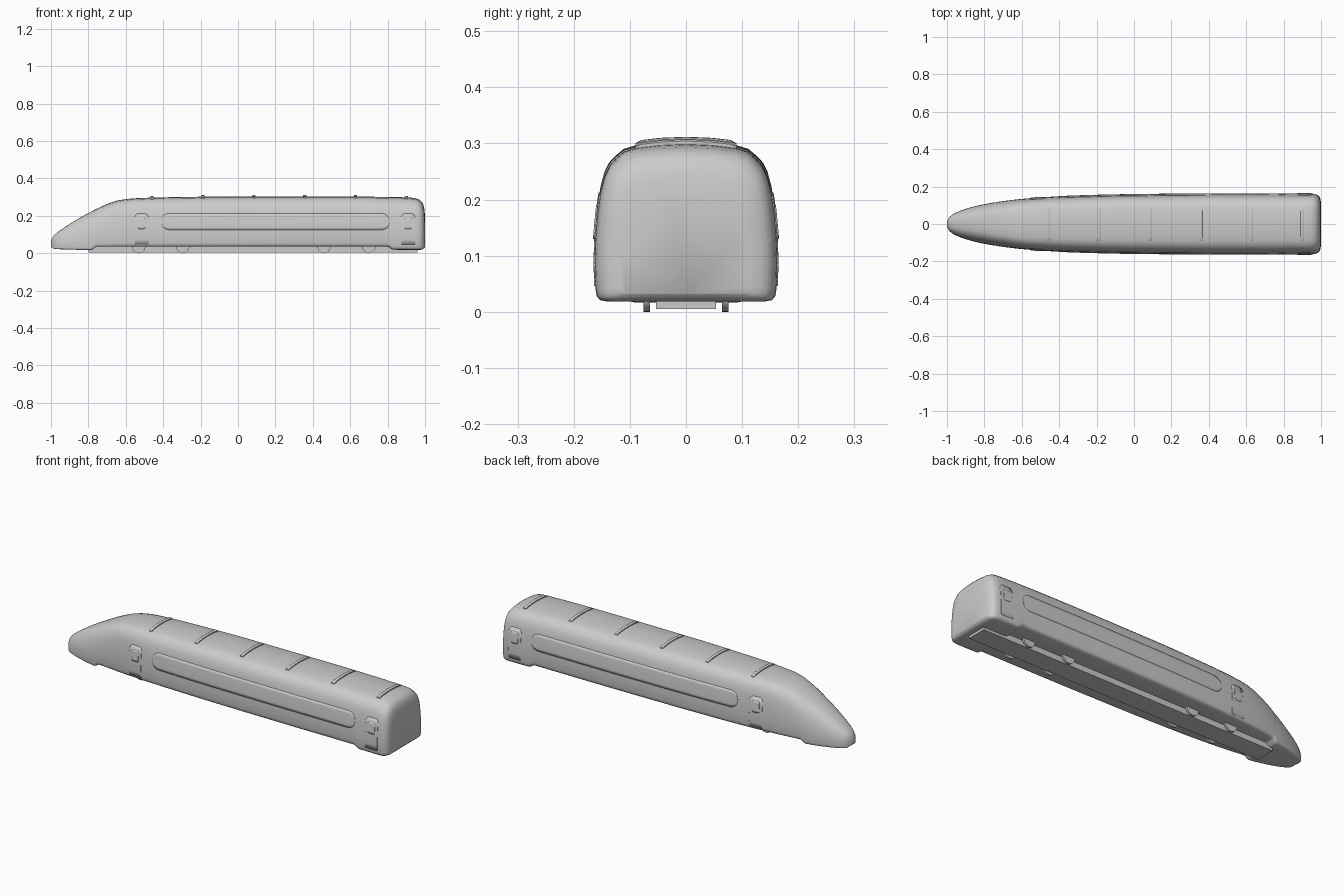
import bpy, bmesh, math

if "Cube" in bpy.data.objects:
    bpy.data.objects.remove(bpy.data.objects["Cube"])

# Longitudinal curves: roof height, half width, underside height
TOP = [(-1, .065), (-.99, .088), (-.97, .108), (-.9, .157), (-.8, .215), (-.7, .263), (-.64, .283),
       (-.55, .294), (-.4, .299), (0, .304), (.5, .304), (.9, .299), (.95, .294), (.97, .286),
       (.985, .272), (.995, .245), (1, .2)]
WIDE = [(-1, .012), (-.992, .03), (-.98, .044), (-.95, .062), (-.9, .081), (-.8, .106), (-.6, .134),
        (-.4, .148), (-.2, .155), (0, .159), (.5, .163), (.94, .163), (.97, .16), (.985, .152),
        (.995, .138), (1, .115)]
LOW = [(-1, .035), (-.98, .023), (-.9, .02), (-.785, .017), (-.755, .035), (.8, .035),
       (.83, .019), (.97, .018), (.99, .022), (1, .032)]
# Half cross-section (width fraction, height fraction)
SECTION = [(0, 0), (.45, 0), (.85, 0), (.94, .01), (.975, .035), (.99, .08), (1, .25), (.99, .42),
           (.965, .58), (.935, .7), (.89, .8), (.84, .86), (.77, .905), (.68, .95), (.54, .975),
           (.28, .993), (0, 1)]


def smooth(table, x):
    """Monotone cubic interpolation through a small table."""
    n = len(table)
    i = max(0, min(n - 2, sum(p[0] <= x for p in table) - 1))
    d = lambda k: (table[k + 1][1] - table[k][1]) / (table[k + 1][0] - table[k][0])

    def slope(k):
        if k == 0:
            return d(0)
        if k == n - 1:
            return d(n - 2)
        a, b = d(k - 1), d(k)
        return 2 * a * b / (a + b) if a * b > 0 else 0
    h = table[i + 1][0] - table[i][0]
    t = (x - table[i][0]) / h
    return ((2*t**3 - 3*t*t + 1) * table[i][1] + (t**3 - 2*t*t + t) * h * slope(i)
            + (3*t*t - 2*t**3) * table[i + 1][1] + (t**3 - t*t) * h * slope(i + 1))


def half_section(x):
    w, t, b = smooth(WIDE, x), smooth(TOP, x), smooth(LOW, x)
    k = .6 * max(0, min(1, (-.6 - x) / .3))      # rounder shoulders on the nose
    pts = []
    for y, z in SECTION:
        if z > .25:
            y = (1 - k) * y + k * min(y, math.sqrt(max(0, 1 - ((z - .25) / .75) ** 2)))
        pts.append((y * w, b + z * (t - b)))
    return pts


def side_y(x, z):
    pts = half_section(x)
    for (y0, z0), (y1, z1) in zip(pts[2:], pts[3:]):
        if z0 <= z <= z1 and z1 > z0:
            return y0 + (y1 - y0) * (z - z0) / (z1 - z0)
    return pts[-1][0]


def roof_z(x, y):
    pts = half_section(x)[6:]
    for (y0, z0), (y1, z1) in zip(pts, pts[1:]):
        if y1 <= abs(y) <= y0:
            return z0 + (z1 - z0) * (y0 - abs(y)) / (y0 - y1)
    return pts[-1][1]


def finish(name, bm, angle=40):
    bmesh.ops.recalc_face_normals(bm, faces=bm.faces)
    me = bpy.data.meshes.new(name)
    bm.to_mesh(me)
    bm.free()
    ob = bpy.data.objects.new(name, me)
    bpy.context.collection.objects.link(ob)
    bpy.ops.object.select_all(action='DESELECT')
    ob.select_set(True)
    bpy.context.view_layer.objects.active = ob
    bpy.ops.object.shade_smooth_by_angle(angle=math.radians(angle))
    return ob


def bridge(bm, rings, closed):
    for a, b in zip(rings, rings[1:]):
        m = len(a)
        for j in range(m if closed else m - 1):
            k = (j + 1) % m
            bm.faces.new((a[j], a[k], b[k], b[j]))


# Lofted body shell
bm = bmesh.new()
stations = sorted({round(-math.cos(math.pi * i / 72), 4) for i in range(73)}
                  | {-.785, -.777, -.763, -.755, .8, .808, .822, .83})
rings = []
for x in stations:
    half = half_section(x)
    loop = half + [(-y, z) for y, z in half[-2:0:-1]]
    rings.append([bm.verts.new((x, y, z)) for y, z in loop])
bridge(bm, rings, True)
bm.faces.new(rings[0])
bm.faces.new(rings[-1])
finish("train_body", bm, 50)


def side_panel(name, x0, x1, z0, z1, r_low, r_high, lift, cols=30, rows=6):
    """Rounded panel hugging the body side, mirrored to both sides."""
    bm = bmesh.new()
    grid = []
    for i in range(cols + 1):
        s = (1 - math.cos(math.pi * i / cols)) / 2
        x = x0 + (x1 - x0) * s
        edge = min(x - x0, x1 - x)
        cut = lambda r: r - math.sqrt(max(0, r * r - (r - min(edge, r)) ** 2))
        lo, hi = z0 + cut(r_low), z1 - cut(r_high)
        zs = [lo + (hi - lo) * j / rows for j in range(rows + 1)]
        grid.append([bm.verts.new((x, -side_y(x, z) - lift, z)) for z in zs])
    bridge(bm, grid, False)
    ob = finish(name, bm)
    if ob.data.polygons[0].normal.y > 0:
        ob.data.flip_normals()
    sol = ob.modifiers.new("thickness", 'SOLIDIFY')
    sol.thickness = .006
    mir = ob.modifiers.new("other_side", 'MIRROR')
    mir.use_axis = (False, True, False)


# Window bands, doors and door windows
side_panel("window_band", -.41, .81, .125, .213, .042, .042, .002, 60)
for label, x in (("front", -.515), ("rear", .91)):
    side_panel(label + "_door", x - .036, x + .036, .046, .212, .003, .02, .002, 20)
    side_panel(label + "_door_window", x - .02, x + .02, .13, .19, .008, .008, .004, 16)

# Roof ribs following the roof curve
for n in range(6):
    x = -.46 + .272 * n
    bm = bmesh.new()
    rings = []
    for j in range(17):
        y = -.09 + .18 * j / 16
        z = roof_z(min(x, .88), y)
        ring = [(-.009, -.014), (-.009, .005), (-.005, .008), (.005, .008), (.009, .005), (.009, -.014)]
        f = .5 if j in (0, 16) else 1
        rings.append([bm.verts.new((x + dx, y, z + (dz * f if dz > 0 else dz))) for dx, dz in ring])
    bridge(bm, rings, True)
    bm.faces.new(rings[0])
    bm.faces.new(rings[-1])
    finish(f"roof_rib_{n + 1}", bm)

# Underframe plate
bpy.ops.mesh.primitive_cube_add(size=1, location=(.08, 0, .0225))
plate = bpy.context.object
plate.name = "underframe"
plate.scale = (1.76, .107, .035)

# Wheels
for n, x in enumerate((-.53, -.295, .46, .7)):
    for side in (-1, 1):
        bpy.ops.mesh.primitive_cylinder_add(vertices=32, radius=.035, depth=.011,
                                            location=(x, side * .07, .035), rotation=(math.pi / 2, 0, 0))
        bpy.context.object.name = f"wheel_{n + 1}_{'left' if side < 0 else 'right'}"
        bpy.ops.object.shade_smooth_by_angle(angle=math.radians(40))
